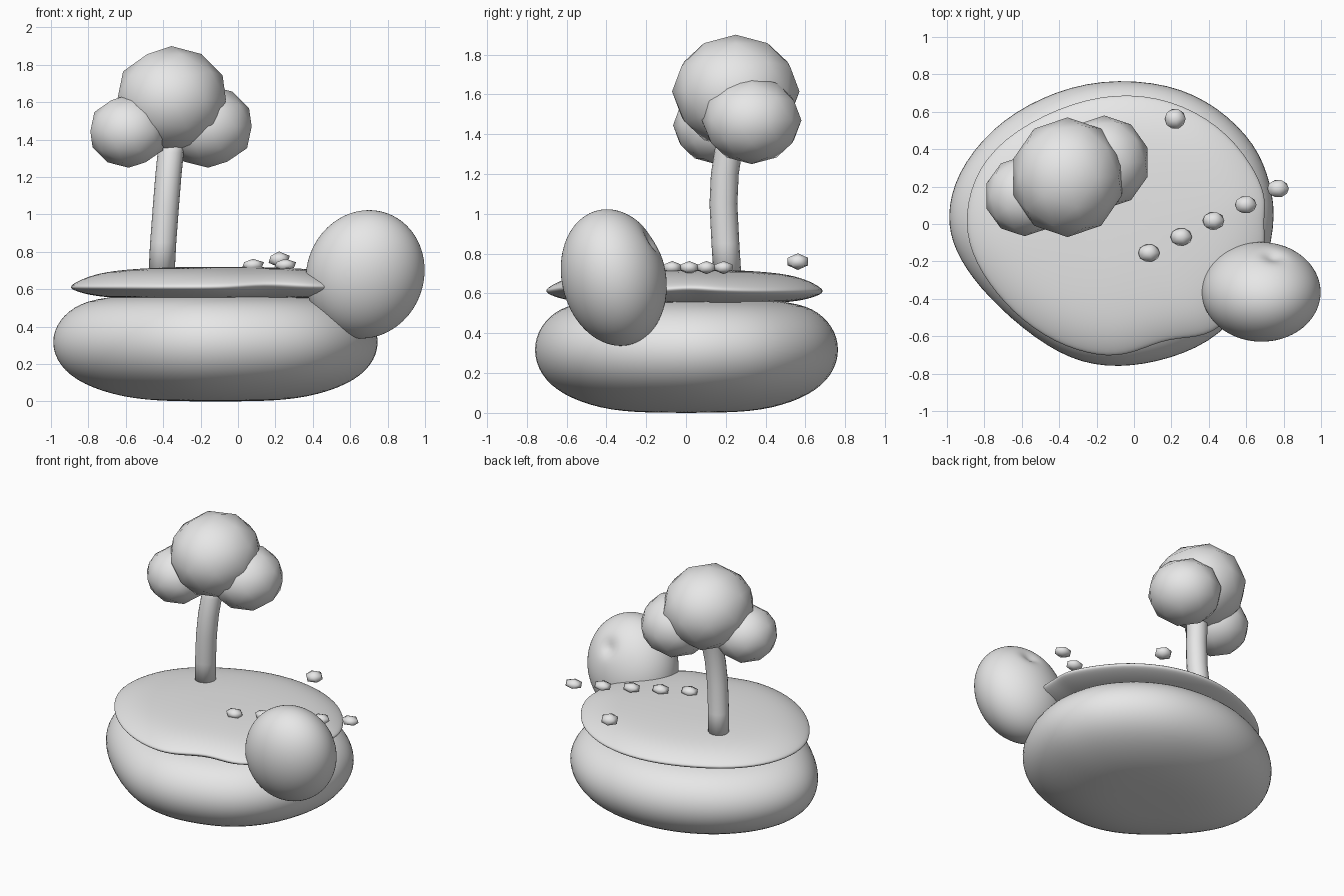
import bpy, bmesh, math
from mathutils import Vector

if "Cube" in bpy.data.objects:
    bpy.data.objects.remove(bpy.data.objects["Cube"], do_unlink=True)

grey = bpy.data.materials.new("light_grey")
grey.use_nodes = True
grey.diffuse_color = (0.8, 0.8, 0.8, 1)
grey.node_tree.nodes["Principled BSDF"].inputs["Base Color"].default_value = (0.8, 0.8, 0.8, 1)


def add_object(name, bm, subdivide=0):
    """Turn a bmesh into a smooth grey object."""
    bmesh.ops.recalc_face_normals(bm, faces=bm.faces)
    mesh = bpy.data.meshes.new(name)
    bm.to_mesh(mesh)
    bm.free()
    mesh.materials.append(grey)
    mesh.shade_smooth()
    obj = bpy.data.objects.new(name, mesh)
    bpy.context.collection.objects.link(obj)
    if subdivide:
        mod = obj.modifiers.new("Smooth", "SUBSURF")
        mod.levels = mod.render_levels = subdivide
    return obj


def loft(name, rings, subdivide=0):
    """Skin a stack of closed rings and cap both ends."""
    bm = bmesh.new()
    rows = [[bm.verts.new(p) for p in ring] for ring in rings]
    n = len(rows[0])
    for low, high in zip(rows, rows[1:]):
        for i in range(n):
            j = (i + 1) % n
            bm.faces.new((low[i], low[j], high[j], high[i]))
    bm.faces.new(rows[0])
    bm.faces.new(rows[-1])
    return add_object(name, bm, subdivide)


def slab(name, outline, profile, centre, wave=None):
    """Scale one outline along a profile of (scale, height)."""
    rings = []
    for s, z in profile:
        ring = []
        for x, y in outline:
            lift = wave(x, y) * s ** 6 if wave else 0
            ring.append((centre[0] + (x - centre[0]) * s,
                         centre[1] + (y - centre[1]) * s, z + lift))
        rings.append(ring)
    return loft(name, rings, 2)


def ball(name, centre, size, level):
    bm = bmesh.new()
    bmesh.ops.create_icosphere(bm, subdivisions=level, radius=1)
    for v in bm.verts:
        v.co = Vector(c + a * s for c, a, s in zip(centre, v.co, size))
    return add_object(name, bm)


# Rounded rock base
base_outline = [(0.77, 0), (0.74, 0.22), (0.66, 0.43), (0.46, 0.63), (0.2, 0.76),
                (-0.18, 0.785), (-0.5, 0.69), (-0.77, 0.52), (-0.96, 0.27), (-1.01, 0.04),
                (-0.97, -0.14), (-0.84, -0.34), (-0.6, -0.57), (-0.34, -0.74),
                (-0.08, -0.78), (0.2, -0.73), (0.47, -0.61), (0.68, -0.34)]
base_profile = [(0.2, 0), (0.5, 0.01), (0.76, 0.07), (0.93, 0.16), (1.005, 0.285),
                (0.98, 0.41), (0.87, 0.51), (0.7, 0.56), (0.3, 0.58)]
slab("rock_base", base_outline, base_profile, (-0.12, 0))

# Thin domed grass layer with a rippled rim
grass_outline = [(0.69, 0.02), (0.715, 0.14), (0.63, 0.33), (0.46, 0.53), (0.2, 0.67),
                 (-0.1, 0.705), (-0.4, 0.63), (-0.71, 0.46), (-0.87, 0.24), (-0.91, 0),
                 (-0.86, -0.2), (-0.7, -0.43), (-0.48, -0.61), (-0.25, -0.7),
                 (-0.05, -0.715), (0.15, -0.62), (0.3, -0.61), (0.46, -0.58),
                 (0.64, -0.34), (0.71, -0.12)]
grass_profile = [(0.25, 0.55), (0.6, 0.55), (0.82, 0.56), (0.95, 0.585), (1.01, 0.607),
                 (0.985, 0.63), (0.88, 0.67), (0.72, 0.7), (0.45, 0.715), (0.2, 0.72)]


def rim_ripple(x, y):
    front = math.exp(-((x - 0.18) ** 2 + (y + 0.62) ** 2) / 0.02)
    side = math.exp(-((x - 0.69) ** 2 + (y - 0.02) ** 2) / 0.015)
    return 0.02 * (front + side)


slab("grass_top", grass_outline, grass_profile, (-0.1, 0), rim_ripple)

# Egg-shaped boulder with a small dimple
boulder = ball("boulder", (0.68, -0.363, 0.68), (0.317, 0.264, 0.343), 5)
dimple = Vector((0.75, -0.15, 0.88))
for v in boulder.data.vertices:
    v.co.x += 0.06 * (v.co.z - 0.68)
    v.co.y -= 0.1 * (v.co.z - 0.68)
    d = (v.co - dimple).length
    v.co += (Vector((0.68, -0.363, 0.68)) - v.co) * 0.12 * math.exp(-(d / 0.06) ** 2)

# Gently bent trunk
trunk_path = [(-0.41, 0.21, 0.66), (-0.4, 0.198, 0.85), (-0.385, 0.188, 1.05),
              (-0.373, 0.195, 1.2), (-0.36, 0.215, 1.33), (-0.345, 0.25, 1.46)]
loft("trunk", [[(x + 0.07 * math.cos(a), y + 0.07 * math.sin(a), z)
                for a in (math.tau * i / 16 for i in range(16))]
               for x, y, z in trunk_path])

# Tree crown: one large clump and two smaller ones
ball("crown_middle", (-0.355, 0.25, 1.615), (0.305, 0.32, 0.285), 2)
ball("crown_right", (-0.585, 0.15, 1.445), (0.215, 0.215, 0.195), 2)
ball("crown_left", (-0.16, 0.33, 1.47), (0.245, 0.25, 0.22), 2)

# Row of stepping pebbles and one stray pebble
for i in range(5):
    ball(f"pebble_{i + 1}", (0.08 + 0.1725 * i, -0.155 + 0.086 * i, 0.73),
         (0.065, 0.053, 0.033), 1)
ball("stray_pebble", (0.22, 0.562, 0.76), (0.063, 0.061, 0.042), 1)
